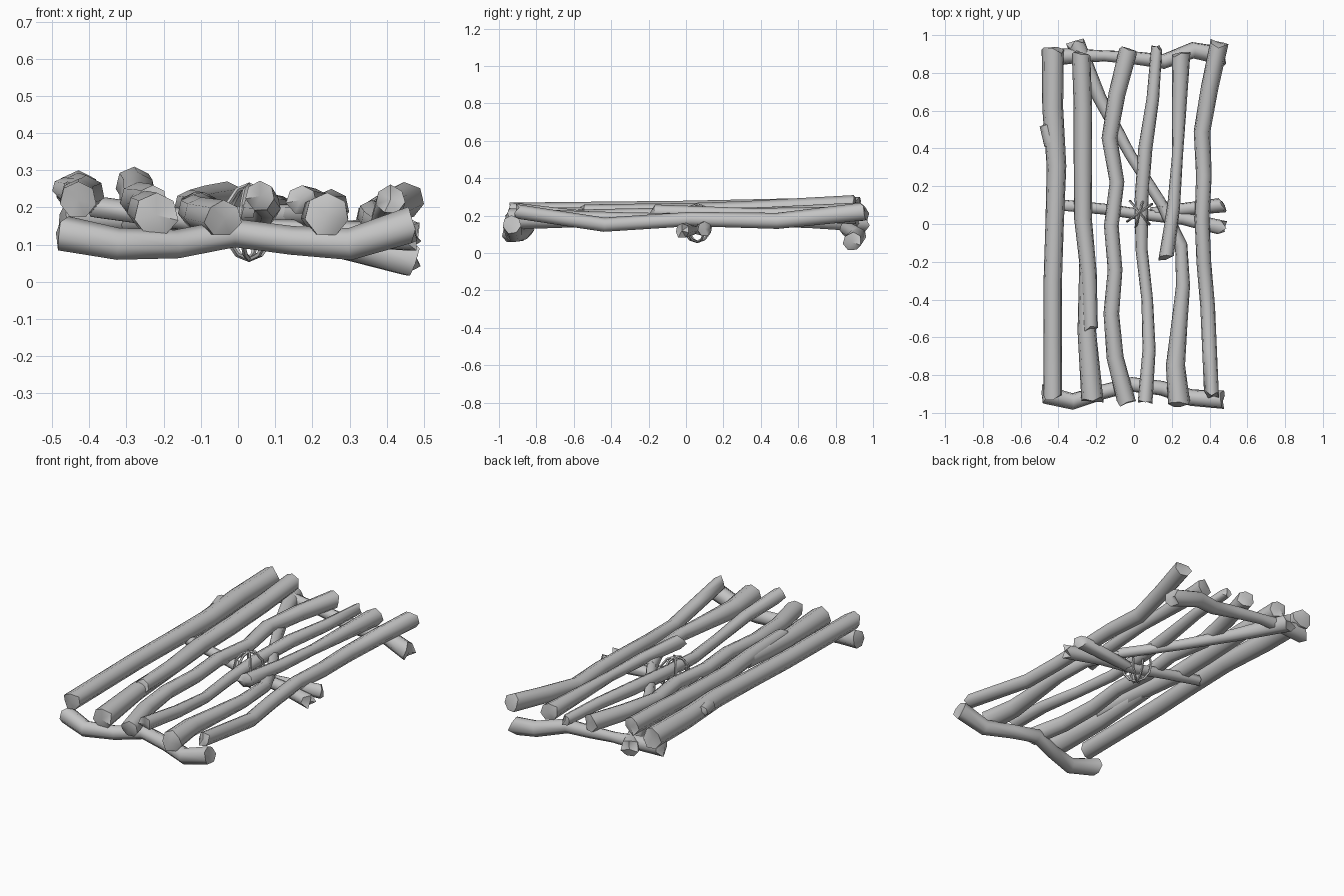
import bpy, math, random
from mathutils import Vector

cube = bpy.data.objects.get("Cube")
if cube:
    bpy.data.objects.remove(cube, do_unlink=True)

random.seed(4)
grey = bpy.data.materials.new("weathered grey wood")
grey.use_nodes = True
colour = (0.55, 0.55, 0.55, 1)
grey.diffuse_color = colour
grey.node_tree.nodes["Principled BSDF"].inputs["Base Color"].default_value = colour


def sample(keys, fraction):
    """Value at a fraction of the way along evenly spaced keys."""
    place = fraction * (len(keys) - 1)
    low = int(place)
    high = min(low + 1, len(keys) - 1)
    return keys[low] + (keys[high] - keys[low]) * (place - low)


def tube(name, centres, radii, sides, ragged):
    """Sweep a tapering tube through the centres, with ragged broken ends."""
    last = len(centres) - 1
    verts, faces = [], []
    normal = Vector((0.02, 0.03, 1))
    for i, centre in enumerate(centres):
        before = centres[max(i - 1, 0)]
        after = centres[min(i + 1, last)]
        tangent = (after - before).normalized()
        normal = (normal - tangent * normal.dot(tangent)).normalized()
        side = tangent.cross(normal)
        radius = sample(radii, i / last)
        for k in range(sides):
            angle = math.tau * k / sides
            out = normal * math.cos(angle) + side * math.sin(angle)
            point = centre + out * radius
            if i in (0, last):
                point += tangent * random.uniform(-ragged, ragged)
            verts.append(point)
    for i in range(last):
        for k in range(sides):
            a, b = i * sides + k, i * sides + (k + 1) % sides
            faces.append((a, b, b + sides, a + sides))
    # fan caps with a slightly raised middle
    for ring, inner in ((0, 1), (last, last - 1)):
        outward = (centres[ring] - centres[inner]).normalized()
        verts.append(centres[ring] + outward * ragged * 0.5)
        middle = len(verts) - 1
        for k in range(sides):
            a, b = ring * sides + k, ring * sides + (k + 1) % sides
            faces.append((b, a, middle) if ring == 0 else (a, b, middle))
    mesh = bpy.data.meshes.new(name)
    mesh.from_pydata(verts, [], faces)
    mesh.materials.append(grey)
    obj = bpy.data.objects.new(name, mesh)
    bpy.context.collection.objects.link(obj)
    bpy.ops.object.select_all(action="DESELECT")
    obj.select_set(True)
    bpy.context.view_layer.objects.active = obj
    bpy.ops.object.shade_smooth_by_angle(angle=math.radians(55))


def branch(name, x, y, z, radii):
    """Crooked stick: each coordinate runs evenly through its own few keys."""
    count = max(len(x), len(y), len(z))
    centres = []
    for i in range(count):
        fraction = i / (count - 1)
        centres.append(Vector([sample(keys, fraction) for keys in (x, y, z)]))
    tube(name, centres, radii, sides=7, ragged=0.02)


# Long poles, from the right side to the left, each running back to front
branch("outer_right_pole", x=(-.43, -.43, -.41, -.42, -.43, -.43, -.43),
       y=(.92, -.92), z=(.24, .22), radii=(.06, .05, .05))
branch("outer_right_knot", x=(-.44, -.47), y=(.43, .52), z=(.24, .25), radii=(.04, .03))
branch("second_pole", x=(-.28, -.27, -.27, -.27, -.24, -.23),
       y=(.9, -.55), z=(.26, .22, .22), radii=(.05, .05, .04))
branch("second_pole_butt", x=(-.25, -.25, -.22), y=(-.2, -.93), z=(.21, .18), radii=(.04, .06))
branch("third_pole", x=(-.03, -.09, -.13, -.09, -.12, -.1, -.12, -.1, -.04),
       y=(.92, -.94), z=(.22, .2, .2, .17), radii=(.05, .04, .04, .05))
branch("fourth_pole", x=(.12, .1, .06, .04, .04, .07, .08, .06),
       y=(.93, -.93), z=(.2, .2, .17, .23), radii=(.03, .04, .03, .04))
branch("fifth_pole_back", x=(.25, .24, .23, .21, .17),
       y=(.9, -.18), z=(.2, .22), radii=(.05, .03, .04))
branch("fifth_pole_front", x=(.15, .25, .26, .24, .22, .24),
       y=(.1, -.96), z=(.18, .18), radii=(.03, .04, .06))
branch("diagonal_brace", x=(-.31, -.18, -.02, .17),
       y=(.96, .07), z=(.16, .18), radii=(.05, .03, .03))
branch("outer_left_pole", x=(.45, .4, .36, .37, .36, .37, .39, .4, .41),
       y=(.95, -.9), z=(.22, .17, .18, .15, .22), radii=(.05, .04, .04))

# Cross pieces tying the poles together underneath, running right to left
branch("front_crossbar", x=(-.48, .46), y=(-.9, -.94, -.89, -.85, -.87, -.92, -.93),
       z=(.13, .1, .1, .13, .11, .1, .15), radii=(.05, .04, .04, .05))
branch("back_crossbar", x=(-.47, .47), y=(.88, .89, .89, .88, .86, .92, .89),
       z=(.18, .16, .13, .06), radii=(.05, .03, .04, .05))
branch("middle_crossbar", x=(-.38, .47), y=(.1, .08, .05, .03, -.02),
       z=(.2, .14, .12), radii=(.03, .03, .04))
branch("middle_crossbar_fork", x=(.1, .47), y=(.06, .1), z=(.13, .13), radii=(.03, .04))

# Thin cord lashing around the middle crossing
crossing = Vector((.03, .06, .16))
for label, heading in (("first", -50), ("second", 35), ("third", 75)):
    turn = math.radians(heading)
    across = Vector((math.cos(turn), math.sin(turn), 0)) * .08
    up = Vector((0, 0, .1))
    steps = [math.tau * step / 12 for step in range(13)]
    loop = [crossing + across * math.cos(a) + up * math.sin(a) for a in steps]
    tube(label + "_cord_lashing", loop, radii=(.007, .007), sides=5, ragged=0)
